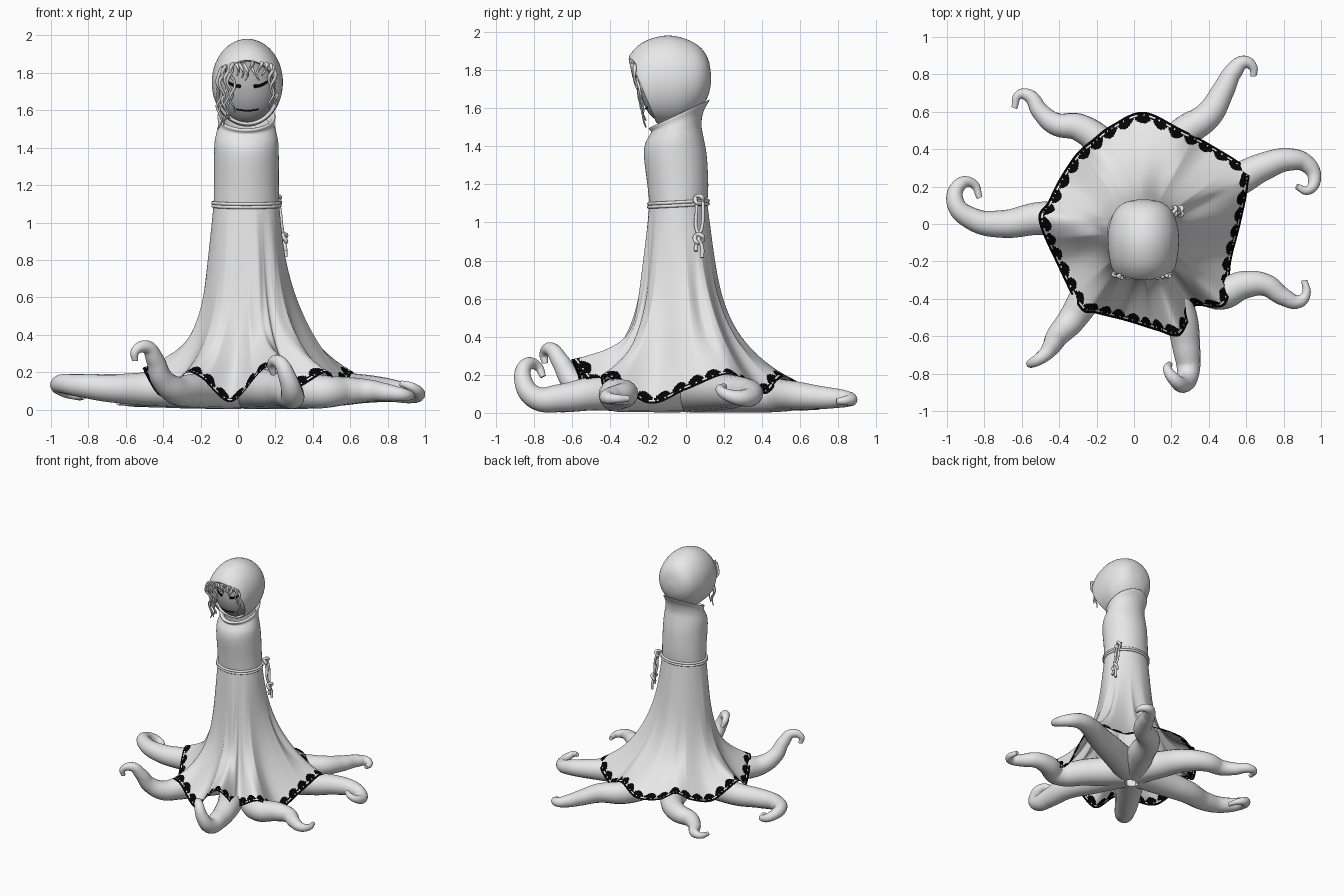
import bpy, bmesh, math, random
from mathutils import Vector

random.seed(4)
if "Cube" in bpy.data.objects:
    bpy.data.objects.remove(bpy.data.objects["Cube"])


def material(name, value):
    m = bpy.data.materials.new(name)
    m.use_nodes = True
    colour = (value, value, value, 1)
    m.diffuse_color = colour
    m.node_tree.nodes["Principled BSDF"].inputs["Base Color"].default_value = colour
    return m


PALE = material("pale grey", 0.8)
FACE = material("shadow grey", 0.42)
BLACK = material("lace black", 0.001)


def add_mesh(name, mesh, *mats):
    ob = bpy.data.objects.new(name, mesh)
    bpy.context.collection.objects.link(ob)
    mesh.materials.clear()
    for m in mats:
        mesh.materials.append(m)
    for p in mesh.polygons:
        p.use_smooth = True
    return ob


def skin(name, rings, *mats, cap=False):
    """Join closed rings of points into a sheet."""
    bm = bmesh.new()
    rows = [[bm.verts.new(p) for p in ring] for ring in rings]
    n = len(rows[0])
    for a, b in zip(rows, rows[1:]):
        for i in range(n):
            j = (i + 1) % n
            bm.faces.new((a[i], b[i], b[j], a[j]))
    if cap:
        bm.faces.new(rows[0])
    bmesh.ops.recalc_face_normals(bm, faces=bm.faces)
    me = bpy.data.meshes.new(name)
    bm.to_mesh(me)
    bm.free()
    return add_mesh(name, me, *mats)


def tube(name, points, radii, mat, cyclic=False, sides=4, steps=8, power=1.0):
    """Tapered round tube through points, turned into a mesh."""
    cu = bpy.data.curves.new(name + "_path", "CURVE")
    cu.dimensions = "3D"
    cu.bevel_depth = 1
    cu.bevel_resolution = sides
    cu.resolution_u = steps
    cu.use_fill_caps = True
    sp = cu.splines.new("BEZIER")
    sp.bezier_points.add(len(points) - 1)
    sp.use_cyclic_u = cyclic
    for i, (bp, p) in enumerate(zip(sp.bezier_points, points)):
        bp.co = p
        bp.handle_left_type = bp.handle_right_type = "AUTO"
        t = 1 - i / (len(points) - 1)
        bp.radius = radii[1] + (radii[0] - radii[1]) * t ** power
    tmp = bpy.data.objects.new(name + "_tmp", cu)
    bpy.context.collection.objects.link(tmp)
    dg = bpy.context.evaluated_depsgraph_get()
    me = bpy.data.meshes.new_from_object(tmp.evaluated_get(dg))
    bpy.data.objects.remove(tmp)
    return add_mesh(name, me, mat)


def catmull(pts, t, closed):
    n = len(pts)
    i = int(t)
    f = t - i
    pick = (lambda k: pts[k % n]) if closed else (lambda k: pts[max(0, min(n - 1, k))])
    a, b, c, d = (Vector(pick(i + k)) for k in (-1, 0, 1, 2))
    return 0.5 * (2 * b + (c - a) * f + (2 * a - 5 * b + 4 * c - d) * f * f
                  + (3 * b - a - 3 * c + d) * f ** 3)


# Robe skirt: waist ellipse flaring to a hem that lifts over each tentacle
CX, CY, WAIST = 0.045, -0.04, 1.1
hem_pts = [(.61, .2, .2), (.6, .3, .17), (.42, .42, .1), (.25, .51, .19), (.05, .6, .15),
           (-.12, .53, .15), (-.22, .455, .2), (-.31, .375, .14), (-.4, .24, .1),
           (-.46, .12, .16), (-.51, .02, .22), (-.41, -.22, .07), (-.29, -.45, .19),
           (-.2, -.48, .17), (-.04, -.52, .04), (.12, -.57, .2), (.24, -.6, .28),
           (.3, -.5, .15), (.33, -.44, .12), (.49, -.43, .2), (.52, -.2, .05), (.57, 0, .12)]
SUB = 24
hem = [catmull(hem_pts, k / SUB, True) for k in range(len(hem_pts) * SUB)]


def robe_point(h, s):
    d = Vector((h.x - CX, h.y - CY))
    a = math.atan2(d.y, d.x)
    r0 = 1 / math.hypot(math.cos(a) / 0.175, math.sin(a) / 0.152)
    lift = max(0, h.z - 0.15)
    k = 4.9 + 20 * lift + 300 * lift ** 2 - 2.2 * max(0, math.cos(a - 0.35)) ** 2
    r = r0 + (d.length - r0) * (0.25 * s + 0.75 * s ** k)
    return Vector((CX + r * math.cos(a), CY + r * math.sin(a), WAIST + (h.z - WAIST) * s))


def level_at(h, dist):
    """Height parameter at a given distance above the hem."""
    lo, hi = 0.5, 1.0
    for _ in range(16):
        mid = (lo + hi) / 2
        if (robe_point(h, mid) - h).length > dist:
            lo = mid
        else:
            hi = mid
    return lo


BAND, UPPER, LOWER = 0.075, 30, 15
columns = []
for h in hem:
    top = level_at(h, BAND)
    column = [robe_point(h, top * i / UPPER) for i in range(UPPER)]
    column += [robe_point(h, level_at(h, BAND * (1 - i / LOWER))) for i in range(LOWER)]
    columns.append(column + [h])
robe = skin("robe_skirt", list(zip(*columns)), PALE, BLACK)

# Lace: solid rim, a row of eyelets, then round scallops
along = [0]
for a, b in zip(hem, hem[1:]):
    along.append(along[-1] + (b - a).length)
pitch = along[-1] / 40
for p in robe.data.polygons:
    row, c = divmod(p.index, len(hem))
    above = BAND * (UPPER + LOWER - row - 0.5) / LOWER
    wave = abs(math.sin(math.pi * along[c] / pitch))
    eyelet = 0.015 < above < 0.025 and (wave < 0.45 or c % 5 == 0)
    if above < 0.02 + 0.05 * wave ** 0.6 and not eyelet:
        p.material_index = 1


# Torso and tilted collar: z, centre y, half width, half depth, tilt
def ellipse(z, cy, rx, ry, tilt, n=64):
    ring = []
    for i in range(n):
        a = math.tau * i / n
        y = ry * math.sin(a)
        ring.append((CX + rx * math.cos(a), cy + y, z + tilt * y))
    return ring


def smooth_rings(rows, sub=4):
    return [catmull(rows, k / sub, False) for k in range((len(rows) - 1) * sub + 1)]


def interpolate(rows):
    left = smooth_rings([r[:3] for r in rows])
    right = smooth_rings([(r[3], r[4], 0) for r in rows])
    return [(*a, b.x, b.y) for a, b in zip(left, right)]


torso = [(1.1, -.04, .175, .152, 0), (1.2, -.043, .173, .16, 0), (1.35, -.056, .173, .165, 0),
         (1.43, -.06, .17, .153, .08), (1.485, -.056, .159, .137, .22),
         (1.53, -.045, .15, .138, .4), (1.568, -.036, .155, .16, .47),
         (1.565, -.036, .14, .138, .45), (1.53, -.04, .12, .11, .4)]
skin("robe_torso", [ellipse(*r) for r in interpolate(torso)], PALE)


# Hood: rings from the back of the head to the face opening
def hood_ring(y, zc, rx, rz, tilt, n=56):
    ring = []
    for i in range(n):
        a = math.tau * i / n
        z = rz * math.sin(a)
        ring.append((0.05 + rx * math.cos(a), y - tilt * z, zc + z))
    return ring


hood = [(.132, 1.755, .02, .02, 0), (.115, 1.762, .1, .1, 0), (.065, 1.757, .155, .172, 0),
        (-.02, 1.75, .185, .222, .03), (-.1, 1.747, .19, .233, .1), (-.175, 1.73, .183, .215, .25),
        (-.225, 1.70, .17, .178, .4), (-.215, 1.70, .157, .163, .4), (-.15, 1.70, .15, .16, .3)]
skin("hood", [hood_ring(*r) for r in interpolate(hood)], PALE, cap=True)

# Face
FC, FR = Vector((.05, -.1, 1.70)), Vector((.157, .135, .178))
bm = bmesh.new()
bmesh.ops.create_uvsphere(bm, u_segments=40, v_segments=24, radius=1)
for v in bm.verts:
    v.co = FC + v.co * FR
me = bpy.data.meshes.new("face")
bm.to_mesh(me)
bm.free()
add_mesh("face", me, FACE)


def on_face(x, z):
    q = 1 - ((x - FC.x) / FR.x) ** 2 - ((z - FC.z) / FR.z) ** 2
    return (x, FC.y - FR.y * math.sqrt(max(q, 0)), z)


# Slanted eyes with lashes, and a thin mouth
for side, label in ((-1, "right"), (1, "left")):
    arc = [(.035, 1.727), (.07, 1.733), (.108, 1.753)]
    tube(label + "_eye", [on_face(.05 + side * u, z) for u, z in arc], (.009, .006), BLACK)
    for u, z in arc:
        lash = [on_face(.05 + side * (u + .012 * k), z + .012 * k) for k in (0, 1)]
        tube(label + "_lash", lash, (.004, .002), BLACK, sides=1, steps=2)
mouth = [on_face(.05 + u, 1.598 + 2 * u * u) for u in (-.06, -.03, 0, .03, .06)]
tube("mouth", mouth, (.004, .004), BLACK)

# Wavy hair: long lock on the right, short fringe, thin lock inside the left of the hood
locks = [(-.1 + .014 * i, 1.50 + .018 * i) for i in range(6)]
locks += [(-.01 + .025 * i, 1.785 - .012 * (i % 3)) for i in range(8)]
locks += [(.178, 1.6), (.188, 1.63)]
for x, end in locks:
    phase = random.uniform(0, math.tau)
    top = 1.865 - 1.6 * (x - .05) ** 2
    strand = []
    for k in range(9):
        t = k / 8
        z = top + (end - top) * t
        sway = .014 * math.sin(phase + t * (top - end) * 45)
        y = -.288 + .22 * (1.87 - z) + .008 * math.cos(phase + 9 * t)
        strand.append((x + sway, y, z))
    tube("hair_strand", strand, (.01, .004), PALE, sides=2, steps=4)

# Rope belt, knot and hanging cords
for z in (1.106, 1.089):
    ring = [(CX + .179 * math.cos(a), CY + .156 * math.sin(a), z + .008 * math.sin(a))
            for a in (math.tau * i / 16 for i in range(16))]
    tube("rope_belt", ring, (.009, .009), PALE, cyclic=True)
for k, z, r in ((0, 1.12, .02), (1, .915, .022)):
    knot = [(.215 + .033 * k + .01 * math.sin(2 * a), .068 + r * math.cos(a), z + r * math.sin(a))
            for a in (math.tau * i / 8 for i in range(8))]
    tube("rope_knot", knot, (.011, .011), PALE, cyclic=True)
for y, end in ((.052, .85), (.085, .815)):
    cord = [(.2, y, 1.14), (.222, y + .004, 1.08), (.234, y, .98), (.246, .068, .915),
            (.252, y, .87), (.256, y, end)]
    tube("rope_cord", cord, (.008, .01), PALE)

# Seven tentacles spreading from under the robe
tentacles = {
    "right": [(-.5, .03, .11), (-.7, 0, .115), (-.86, .025, .13), (-.955, .115, .135),
              (-.925, .215, .1), (-.86, .215, .075), (-.825, .14, .07)],
    "front_right": [(-.26, -.4, .1), (-.34, -.52, .105), (-.41, -.6, .17), (-.445, -.66, .27),
                    (-.49, -.71, .335), (-.55, -.745, .31), (-.55, -.74, .26)],
    "front": [(.25, -.5, .1), (.28, -.66, .077), (.29, -.79, .08), (.265, -.855, .17),
              (.22, -.835, .255), (.18, -.78, .245), (.19, -.75, .19)],
    "front_left": [(.45, -.37, .095), (.59, -.325, .1), (.7, -.325, .1), (.8, -.39, .09),
                   (.88, -.415, .08), (.92, -.375, .075), (.91, -.3, .075)],
    "left": [(.56, .24, .11), (.7, .31, .11), (.83, .345, .1), (.925, .32, .08),
             (.965, .245, .085), (.93, .18, .12), (.87, .2, .14)],
    "back_left": [(.25, .47, .092), (.4, .585, .09), (.475, .71, .08), (.535, .82, .075),
                  (.59, .865, .07), (.635, .84, .065), (.64, .79, .06)],
    "back_right": [(-.15, .4, .092), (-.29, .515, .08), (-.42, .535, .07), (-.5, .6, .06),
                   (-.56, .685, .05), (-.615, .69, .045), (-.64, .62, .04)],
}
for name, path in tentacles.items():
    first = Vector(path[0])
    root = Vector((first.x * .1 + .02, first.y * .1, .12))
    mid = root.lerp(first, .55)
    tube(name + "_tentacle", [root, mid] + path, (.118, .016), PALE, sides=6, steps=10, power=1.2)
